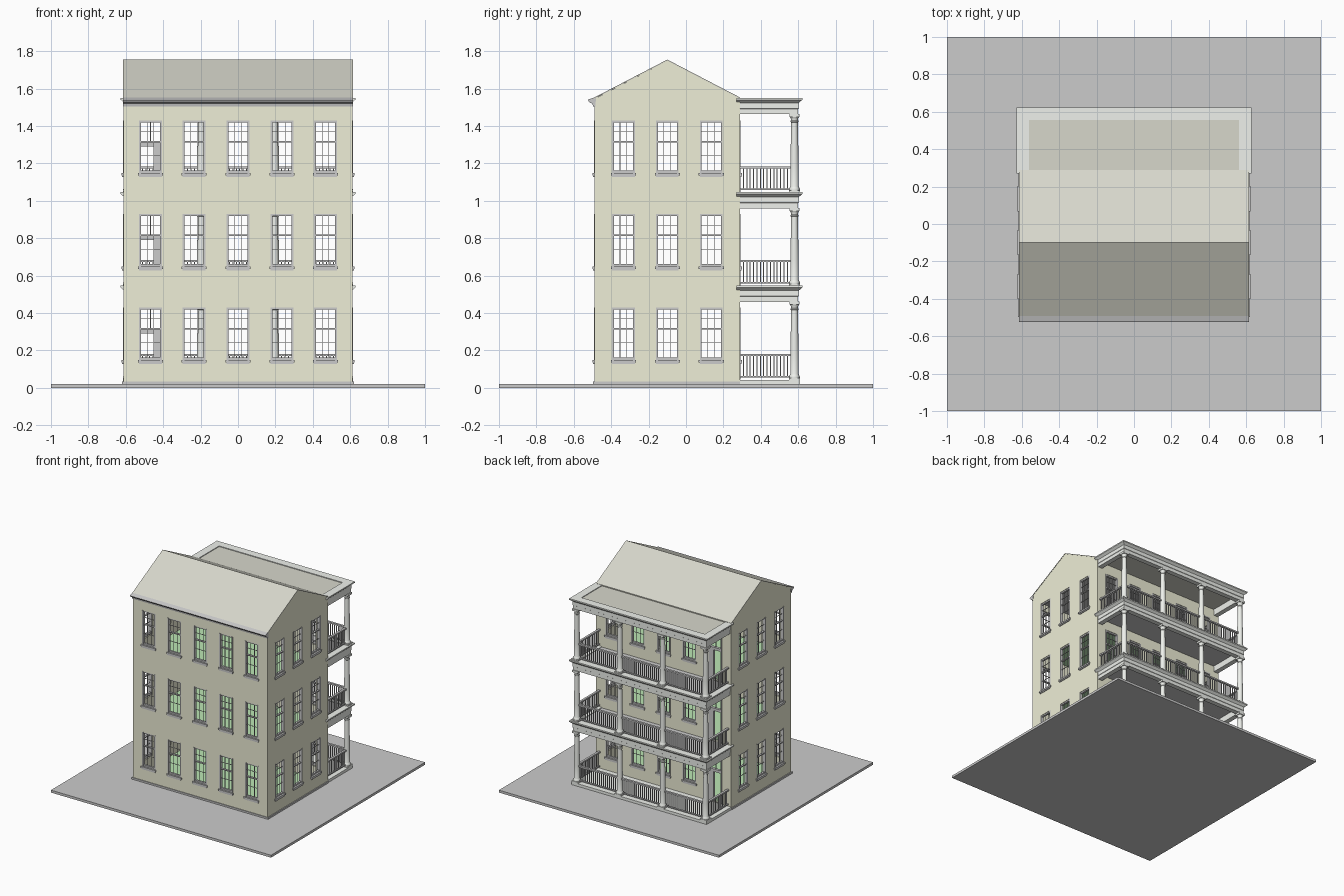
import bpy, bmesh, math
from mathutils import Matrix, Vector

if "Cube" in bpy.data.objects:
    bpy.data.objects.remove(bpy.data.objects["Cube"])


def material(name, r, g, b):
    m = bpy.data.materials.new(name)
    m.diffuse_color = (r, g, b, 1)
    m.use_nodes = True
    m.node_tree.nodes["Principled BSDF"].inputs["Base Color"].default_value = m.diffuse_color
    return m


WALL = material("cream_wall", 0.86, 0.86, 0.68)
ROOF = material("roof_tan", 0.68, 0.68, 0.60)
TRIM = material("pale_trim", 0.86, 0.88, 0.84)
FLOOR = material("green_floor", 0.50, 0.80, 0.46)
I = Matrix.Identity(4)


def finish(name, bm, mat=None):
    bmesh.ops.recalc_face_normals(bm, faces=bm.faces)
    me = bpy.data.meshes.new(name)
    bm.to_mesh(me)
    bm.free()
    ob = bpy.data.objects.new(name, me)
    bpy.context.collection.objects.link(ob)
    if mat:
        me.materials.append(mat)
    return ob


def box(bm, x0, x1, y0, y1, z0, z1, M=I):
    T = Matrix.Translation(((x0 + x1) / 2, (y0 + y1) / 2, (z0 + z1) / 2))
    S = Matrix.Diagonal((x1 - x0, y1 - y0, z1 - z0, 1))
    bmesh.ops.create_cube(bm, size=1, matrix=M @ T @ S)


def boxes(name, items, mat=None):
    bm = bmesh.new()
    for it in items:
        box(bm, *it)
    return finish(name, bm, mat)


def loft(name, rings, mat=None):
    """Skin a list of closed rings and cap both ends."""
    bm = bmesh.new()
    vs = [[bm.verts.new(p) for p in r] for r in rings]
    n = len(rings[0])
    for a, b in zip(vs, vs[1:]):
        for i in range(n):
            j = (i + 1) % n
            bm.faces.new((a[i], a[j], b[j], b[i]))
    bm.faces.new(vs[0])
    bm.faces.new(vs[-1])
    return finish(name, bm, mat)


def prism_x(name, prof, hw, mat=None):
    return loft(name, [[(x, y, z) for y, z in prof] for x in (-hw, hw)], mat)


def subtract(ob, cutter):
    md = ob.modifiers.new("cut", 'BOOLEAN')
    md.operation, md.solver, md.object = 'DIFFERENCE', 'EXACT', cutter
    bpy.context.view_layer.objects.active = ob
    bpy.ops.object.modifier_apply(modifier=md.name)
    bpy.data.objects.remove(cutter)


HX, Y0, Y1, T = 0.613, -0.49, 0.29, 0.03      # house half width, front, back, wall
PX, PY = 0.585, 0.58                          # porch column lines
LEVELS = (0.0, 0.5, 1.0)
BAYS = (-0.468, -0.235, 0.0, 0.235, 0.468)

# ground slab and plinth
boxes("ground_slab", [(-1, 1, -1, 1, 0, 0.02)])
boxes("house_plinth", [(-0.62, 0.62, -0.496, Y1, 0.02, 0.034)])

# opening positions: local -y points out of the wall
wins, doors = [], []
for lv in LEVELS:
    for i, x in enumerate(BAYS):
        wins.append(Matrix.Translation((x, Y0, lv)))
        back = Matrix.Translation((x, Y1, lv)) @ Matrix.Rotation(math.pi, 4, 'Z')
        (doors if i == 0 else wins).append(back)
    for y in (-0.335, -0.1, 0.135):
        for s in (1, -1):
            wins.append(Matrix.Translation((s * HX, y, lv)) @ Matrix.Rotation(s * math.pi / 2, 4, 'Z'))

# hollow gabled walls
walls = prism_x("house_walls", [(Y0, 0.021), (Y1, 0.021), (Y1, 1.545), (-0.1, 1.748), (Y0, 1.545)], HX, WALL)
subtract(walls, prism_x("inner_cutter", [(Y0 + T, 0.03), (Y1 - T, 0.03), (Y1 - T, 1.52),
                                         (-0.1, 1.71), (Y0 + T, 1.52)], HX - T))
bm = bmesh.new()
for M in wins:
    box(bm, -0.06, 0.06, -0.02, 0.05, 0.14, 0.43, M)
for M in doors:
    box(bm, -0.06, 0.06, -0.02, 0.05, 0.045, 0.43, M)
subtract(walls, finish("opening_cutter", bm))

# window frames, sashes and sills
frames, sills = bmesh.new(), bmesh.new()
for M in wins:
    for s in (-1, 1):
        box(frames, s * 0.056 - 0.005, s * 0.056 + 0.005, -0.002, 0.024, 0.14, 0.43, M)
    for z, h in ((0.425, 0.006), (0.315, 0.004), (0.155, 0.006)):
        box(frames, -0.055, 0.055, 0.004, 0.02, z - h, z + h, M)
    for z in (0.24, 0.37):
        box(frames, -0.052, 0.052, 0.009, 0.014, z - 0.0015, z + 0.0015, M)
    for x in (-0.018, 0.018):
        box(frames, x - 0.0015, x + 0.0015, 0.009, 0.014, 0.155, 0.425, M)
    box(sills, -0.067, 0.067, -0.010, 0.02, 0.136, 0.149, M)
    box(sills, -0.061, 0.061, -0.006, 0.005, 0.127, 0.136, M)
finish("window_frames", frames)
finish("window_sills", sills)

# porch doors with transom
bm = bmesh.new()
for M in doors:
    box(bm, -0.061, -0.018, 0.003, 0.022, 0.045, 0.30, M)
    box(bm, 0.052, 0.061, -0.002, 0.024, 0.045, 0.43, M)
    box(bm, -0.061, -0.052, -0.002, 0.024, 0.045, 0.43, M)
    box(bm, -0.055, 0.055, 0.0, 0.022, 0.29, 0.312, M)
    box(bm, -0.055, 0.055, 0.0, 0.022, 0.42, 0.431, M)
    box(bm, -0.002, 0.002, 0.009, 0.014, 0.31, 0.425, M)
finish("porch_doors", bm)

# interior floors and ceiling
ix = HX - T + 0.005
boxes("interior_floors", [(-ix, ix, Y0 + T - 0.005, Y1 - T + 0.005, z - 0.02, z) for z in (0.045, 0.54, 1.04)], FLOOR)
boxes("top_ceiling", [(-ix, ix, Y0 + T - 0.005, Y1 - T + 0.005, 1.49, 1.505)])

# gabled roof and front eaves cornice
prism_x("main_roof", [(-0.495, 1.543), (-0.1, 1.748), (Y1, 1.545), (Y1, 1.552), (-0.1, 1.755), (-0.495, 1.55)],
        0.615, ROOF)
prism_x("front_cornice", [(-0.485, 1.505), (-0.497, 1.505), (-0.5, 1.52), (-0.515, 1.525),
                          (-0.524, 1.538), (-0.52, 1.543), (-0.48, 1.555)], 0.615)


# porch entablatures: profile mitred around three sides
def entablature(name, z):
    prof = [(-0.02, z), (0.020, z), (0.020, z + 0.028), (0.023, z + 0.03), (0.023, z + 0.06),
            (0.030, z + 0.066), (0.042, z + 0.076), (0.042, z + 0.086), (-0.024, z + 0.086)]
    path = [(-1, 0), (-1, 1), (1, 1), (1, 0)]
    loft(name, [[(s * (PX + o), PY + o if b else 0.27, h) for o, h in prof] for s, b in path], TRIM)


for n, z in (("first", 0.46), ("second", 0.96), ("top", 1.464)):
    entablature(n + "_entablature", z)
boxes("porch_base", [(-0.615, 0.615, Y1, 0.61, 0.02, 0.042)], TRIM)
boxes("porch_floors", [(-0.567, 0.567, Y1 - 0.002, 0.562, z, z + 0.034) for z in (0.508, 1.008)])
boxes("porch_roof", [(-0.567, 0.567, Y1 - 0.002, 0.562, 1.515, 1.544)], ROOF)

# porch columns: turned shaft with square plinth and cap
COLS = (-PX, -0.195, 0.195, PX)
BASES = (0.042, 0.545, 1.045)
TOPS = (0.46, 0.96, 1.464)
SIDES = 20
for k, (b, t) in enumerate(zip(BASES, TOPS)):
    prof = [(0.028, b + 0.01), (0.029, b + 0.018), (0.025, b + 0.026), (0.0225, b + 0.032), (0.0225, b + 0.14),
            (0.0175, t - 0.045), (0.021, t - 0.042), (0.021, t - 0.036), (0.018, t - 0.034),
            (0.018, t - 0.026), (0.025, t - 0.014)]
    for c, x in enumerate(COLS):
        col = loft(f"column_{k + 1}_{c + 1}",
                   [[(x + r * math.cos(a), PY + r * math.sin(a), z)
                     for a in (2 * math.pi * i / SIDES for i in range(SIDES))] for r, z in prof], TRIM)
        bpy.ops.object.select_all(action='DESELECT')
        bpy.context.view_layer.objects.active = col
        col.select_set(True)
        bpy.ops.object.shade_smooth_by_angle(angle=math.radians(35))
    boxes(f"column_plinths_caps_{k + 1}",
          [(x - h, x + h, PY - h, PY + h, z0, z1) for x in COLS
           for h, z0, z1 in ((0.03, b - 0.002, b + 0.011), (0.027, t - 0.015, t + 0.001))], TRIM)

# railings between columns and back to the wall
rail = bmesh.new()
spans = [((a, PY), (c, PY), 0.022) for a, c in zip(COLS, COLS[1:])]
spans += [((s * PX, Y1 - 0.021), (s * PX, PY), 0.022) for s in (-1, 1)]
for b in BASES:
    for p, q, gap in spans:
        p3, q3 = Vector((*p, b)), Vector((*q, b))
        d = q3 - p3
        M = Matrix.Translation(p3) @ Matrix.Rotation(math.atan2(d.y, d.x), 4, 'Z')
        l0, l1 = gap - 0.002, d.length - gap + 0.002
        box(rail, l0, l1, -0.009, 0.009, 0.127, 0.139, M)
        box(rail, l0, l1, -0.006, 0.006, 0.012, 0.021, M)
        n = round((l1 - l0) / 0.0185)
        for i in range(1, n):
            u = l0 + (l1 - l0) * i / n
            box(rail, u - 0.0028, u + 0.0028, -0.0028, 0.0028, 0.019, 0.129, M)
finish("porch_railings", rail)
